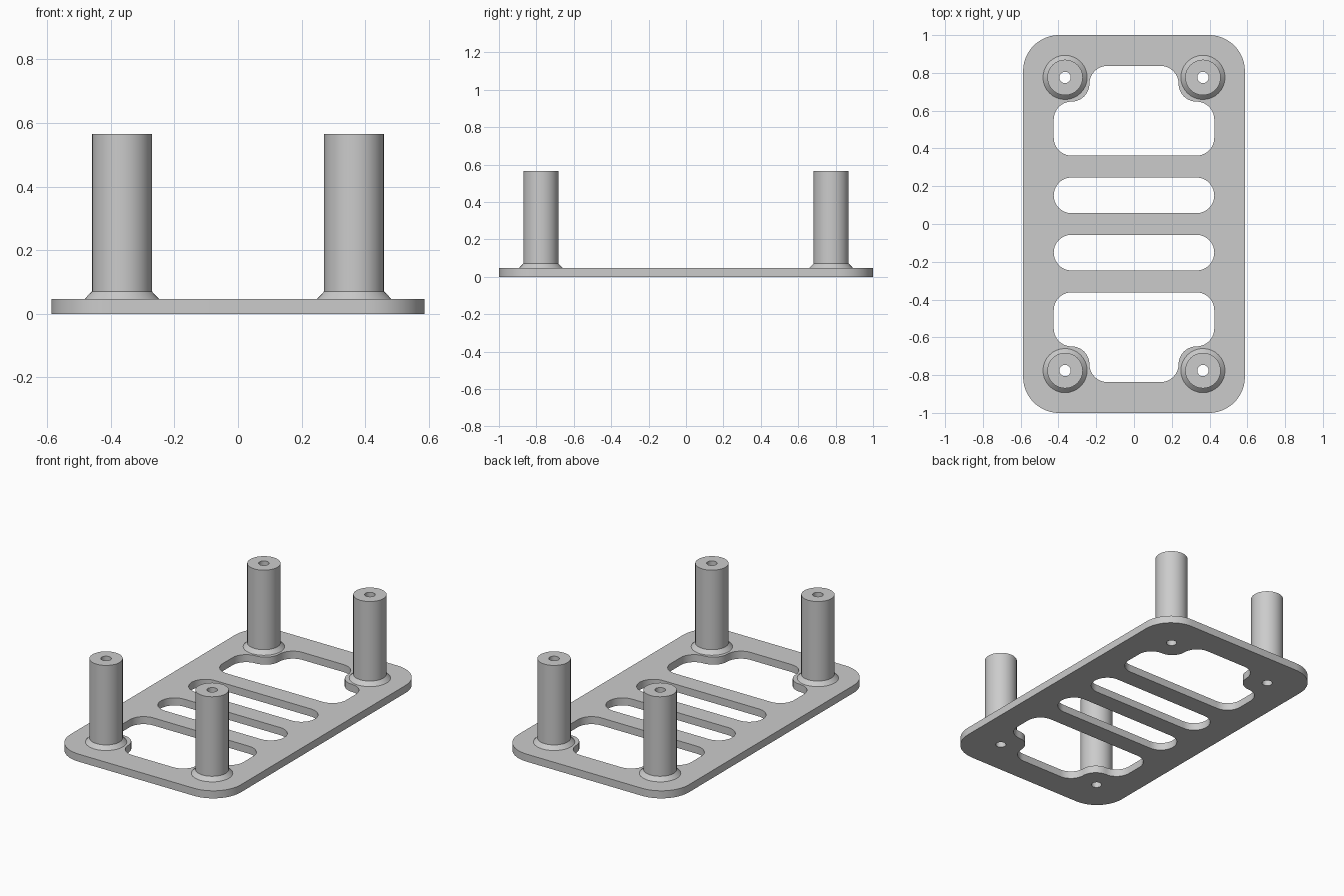
import bpy, bmesh, math
from mathutils import Vector

if "Cube" in bpy.data.objects:
    bpy.data.objects.remove(bpy.data.objects["Cube"])

THICK, R = 0.047, 0.0945           # plate thickness, common corner radius
POST_X, POST_Y, HOLE = 0.365, 0.776, 0.03
SEG = 32

grey = bpy.data.materials.new("plain_grey")
grey.use_nodes = True
colour = (0.6, 0.6, 0.6, 1)
grey.diffuse_color = colour
grey.node_tree.nodes["Principled BSDF"].inputs["Base Color"].default_value = colour


def rounded(corners, radius, steps=10):
    """Outline with every right-angled corner replaced by an arc."""
    out = []
    for i, c in enumerate(corners):
        c = Vector(c)
        a = (Vector(corners[i - 1]) - c).normalized()
        b = (Vector(corners[(i + 1) % len(corners)]) - c).normalized()
        centre = c + (a + b) * radius
        for k in range(steps + 1):
            t = k / steps * math.pi / 2
            p = centre - b * radius * math.cos(t) - a * radius * math.sin(t)
            if not out or (p - out[-1]).length > 0.001:
                out.append(p)
    return out


def box(x, y0, y1):
    return [(-x, y0), (x, y0), (x, y1), (-x, y1)]


def circle(x, y, r):
    return [Vector((x + r * math.cos(2 * math.pi * k / SEG),
                    y + r * math.sin(2 * math.pi * k / SEG))) for k in range(SEG)]


def finish(obj):
    obj.data.materials.clear()
    obj.data.materials.append(grey)
    bpy.ops.object.select_all(action='DESELECT')
    obj.select_set(True)
    bpy.context.view_layer.objects.active = obj
    bpy.ops.object.shade_smooth_by_angle(angle=math.radians(30))


# Plate outline and openings
W, S = 0.425, 2 * R
outlines = [rounded(box(0.587, -1, 1), 0.19, 16)]
window = [(-W, 0.362), (W, 0.362), (W, 0.837 - S), (W - S, 0.837 - S),
          (W - S, 0.837), (S - W, 0.837), (S - W, 0.837 - S), (-W, 0.837 - S)]
for s in (1, -1):
    outlines.append(rounded([(x, y * s) for x, y in window], R))
    outlines.append(rounded(box(W, s * 0.1515 - R, s * 0.1515 + R), R))
    for sx in (1, -1):
        outlines.append(circle(sx * POST_X, s * POST_Y, HOLE))

curve = bpy.data.curves.new("plate", 'CURVE')
curve.dimensions = '2D'
curve.fill_mode = 'BOTH'
curve.extrude = THICK / 2
for pts in outlines:
    if (pts[0] - pts[-1]).length < 0.001:
        pts = pts[:-1]
    sp = curve.splines.new('POLY')
    sp.points.add(len(pts) - 1)
    for q, p in zip(sp.points, pts):
        q.co = (p.x, p.y, 0, 1)
    sp.use_cyclic_u = True

# Turn the filled outline into a welded mesh standing on the ground
temp = bpy.data.objects.new("plate_outline", curve)
bpy.context.collection.objects.link(temp)
bpy.context.view_layer.update()
mesh = bpy.data.meshes.new_from_object(temp.evaluated_get(bpy.context.evaluated_depsgraph_get()))
bpy.data.objects.remove(temp)
bm = bmesh.new()
bm.from_mesh(mesh)
bmesh.ops.remove_doubles(bm, verts=bm.verts, dist=0.0005)
bmesh.ops.translate(bm, verts=bm.verts, vec=(0, 0, THICK / 2))
bmesh.ops.recalc_face_normals(bm, faces=bm.faces)
bm.to_mesh(mesh)
bm.free()
plate = bpy.data.objects.new("plate", mesh)
bpy.context.collection.objects.link(plate)
finish(plate)

# Hollow standoff posts with a flared foot, turned from one profile
profile = [(0.117, THICK), (0.094, 0.071), (0.094, 0.566), (HOLE, 0.566), (HOLE, THICK)]
bm = bmesh.new()
rings = [[bm.verts.new((p.x, p.y, z)) for p in circle(0, 0, r)] for r, z in profile]
for lo, hi in zip(rings, rings[1:]):
    for k in range(SEG):
        n = (k + 1) % SEG
        bm.faces.new((lo[k], lo[n], hi[n], hi[k]))
post_mesh = bpy.data.meshes.new("post")
bm.to_mesh(post_mesh)
bm.free()
for sy, end in ((-1, "front"), (1, "back")):
    for sx, side in ((1, "left"), (-1, "right")):
        post = bpy.data.objects.new(f"{end}_{side}_post", post_mesh.copy())
        post.location = (sx * POST_X, sy * POST_Y, 0)
        bpy.context.collection.objects.link(post)
        finish(post)
